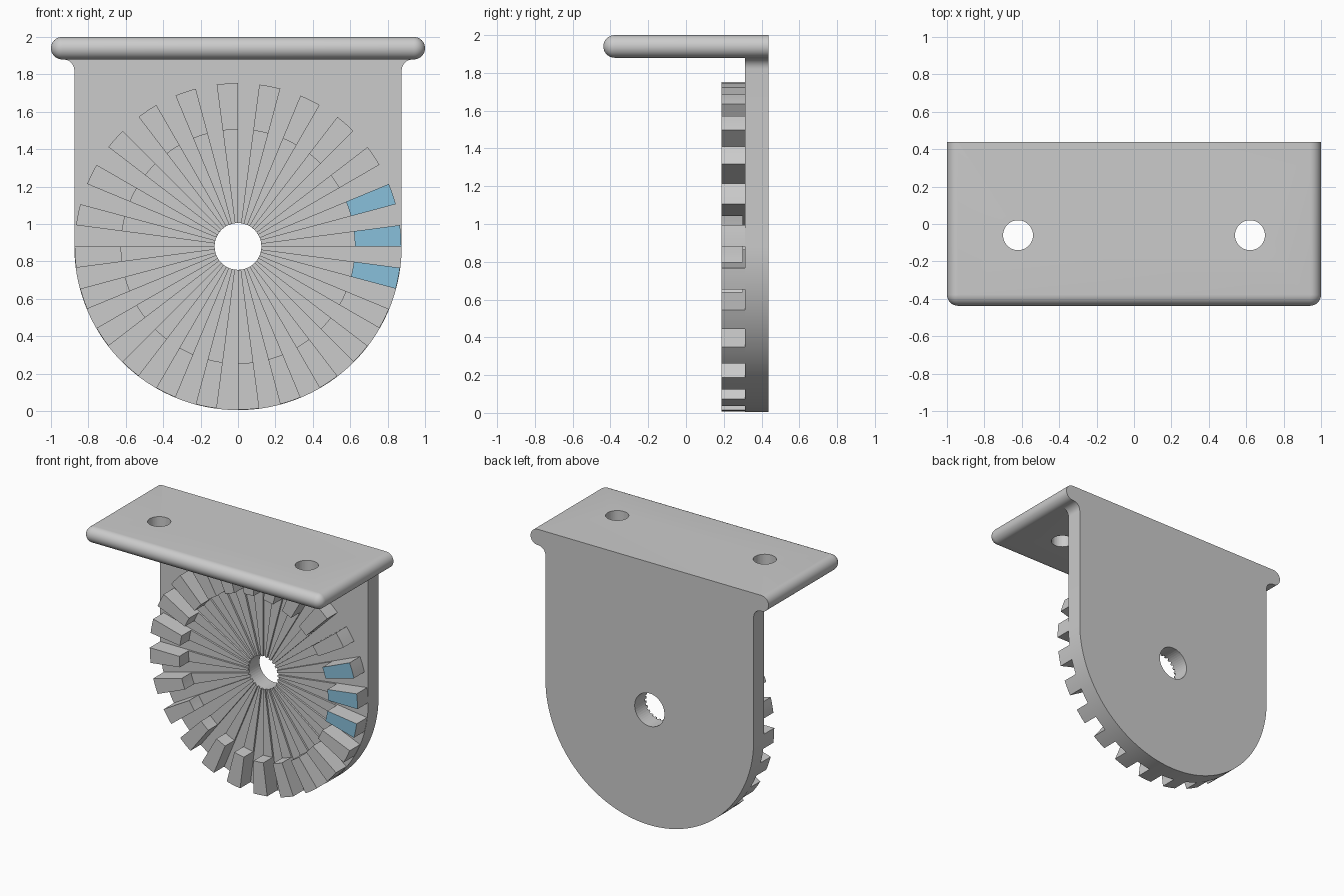
import bpy, bmesh
from math import sin, cos, pi, radians

if "Cube" in bpy.data.objects:
    bpy.data.objects.remove(bpy.data.objects["Cube"])

CZ, R, HOLE = 0.88, 0.875, 0.125      # hub height, disc radius, bore radius
BACK, FACE, TIP = 0.4375, 0.3125, 0.1875   # y of back, disc face, tooth tips
TOP, UNDER, ROUND = 2.0, 1.88, 0.06


def finish(bm, name, smooth=True):
    bmesh.ops.remove_doubles(bm, verts=bm.verts, dist=1e-5)
    bmesh.ops.recalc_face_normals(bm, faces=bm.faces)
    mesh = bpy.data.meshes.new(name)
    bm.to_mesh(mesh)
    bm.free()
    ob = bpy.data.objects.new(name, mesh)
    bpy.context.collection.objects.link(ob)
    if smooth:
        activate(ob)
        bpy.ops.object.shade_smooth_by_angle(angle=radians(30))
    return ob


def activate(ob):
    bpy.ops.object.select_all(action='DESELECT')
    ob.select_set(True)
    bpy.context.view_layer.objects.active = ob


def arc(cx, cy, r, a0, a1, n):
    return [(cx + r * cos(radians(a0 + (a1 - a0) * i / n)),
             cy + r * sin(radians(a0 + (a1 - a0) * i / n))) for i in range(n + 1)]


def prism(bm, outline, y0, y1):
    """Extrude an xz outline from y0 to y1; returns the face at y0."""
    front = bm.faces.new([bm.verts.new((x, y0, z)) for x, z in outline])
    back = bm.faces.new([bm.verts.new((x, y1, z)) for x, z in outline])
    n = len(outline)
    for i in range(n):
        j = (i + 1) % n
        bm.faces.new((front.verts[i], front.verts[j], back.verts[j], back.verts[i]))
    return front


def drill(ob, location, radius, rotation=(0, 0, 0)):
    bpy.ops.mesh.primitive_cylinder_add(vertices=48, radius=radius, depth=0.6,
                                        location=location, rotation=rotation)
    cutter = bpy.context.object
    cutter.hide_render = True
    mod = ob.modifiers.new("hole", 'BOOLEAN')
    mod.object, mod.operation, mod.solver = cutter, 'DIFFERENCE', 'EXACT'
    activate(ob)
    bpy.ops.object.modifier_move_to_index(modifier=mod.name, index=0)
    bpy.ops.object.modifier_apply(modifier=mod.name)
    bpy.data.objects.remove(cutter)


# Upright plate: half-round bottom, small fillets where it meets the flange
fillet = arc(R + ROUND, UNDER - ROUND, ROUND, 180, 90, 8)
outline = arc(0, CZ, R, 180, 360, 96) + fillet
outline += [(R + ROUND, UNDER + 0.01), (-R - ROUND, UNDER + 0.01)]
outline += [(-x, z) for x, z in reversed(fillet)]
bm = bmesh.new()
prism(bm, outline, FACE, BACK)
plate = finish(bm, "upright_plate")
drill(plate, (0, FACE, CZ), HOLE, (pi / 2, 0, 0))

# Top flange: full-round front and side edges, flat back
bm = bmesh.new()
rings = []
for k in range(17):
    t = radians(-90 + 180 * k / 16)
    r = ROUND * cos(t)
    left = arc(-1 + ROUND, -BACK + ROUND, r, 180, 270, 8)
    pts = [(left[0][0], BACK)] + left
    pts += [(-x, y) for x, y in reversed(pts)]
    rings.append([bm.verts.new((x, y, TOP - ROUND + ROUND * sin(t))) for x, y in pts])
n = len(rings[0])
for a, b in zip(rings, rings[1:]):
    for i in range(n - 1):
        bm.faces.new((a[i], a[i + 1], b[i + 1], b[i]))
bm.faces.new(rings[0])
bm.faces.new(rings[-1])
bm.faces.new([r[0] for r in rings] + [r[-1] for r in reversed(rings)])
bmesh.ops.dissolve_degenerate(bm, dist=1e-5, edges=bm.edges)
flange = finish(bm, "top_flange")
for x in (-0.62, 0.62):
    drill(flange, (x, -0.06, TOP - ROUND), 0.08)

# Face teeth: 24 wedges, each with a shallow raised rib running in to the bore
blue = bpy.data.materials.new("blue_face")
blue.diffuse_color = (0.25, 0.53, 0.71, 1)
blue.use_nodes = True
blue.node_tree.nodes["Principled BSDF"].inputs["Base Color"].default_value = blue.diffuse_color
grey = bpy.data.materials.new("grey")
ribs, teeth = bmesh.new(), bmesh.new()
for k in range(24):
    a = 15 * k
    wedge = lambda r0, r1: arc(0, CZ, r0, a, a + 7.5, 3) + arc(0, CZ, r1, a + 7.5, a, 3)
    prism(ribs, wedge(HOLE, 0.625), FACE - 0.014, FACE + 0.005)
    tip = prism(teeth, wedge(0.625, 0.873), TIP, FACE + 0.005)
    if k in (0, 1, 23):
        tip.material_index = 1
finish(ribs, "face_ribs", smooth=False)
ring = finish(teeth, "face_teeth")
ring.data.materials.append(None)
ring.data.materials.append(blue)
bpy.data.materials.remove(grey)
